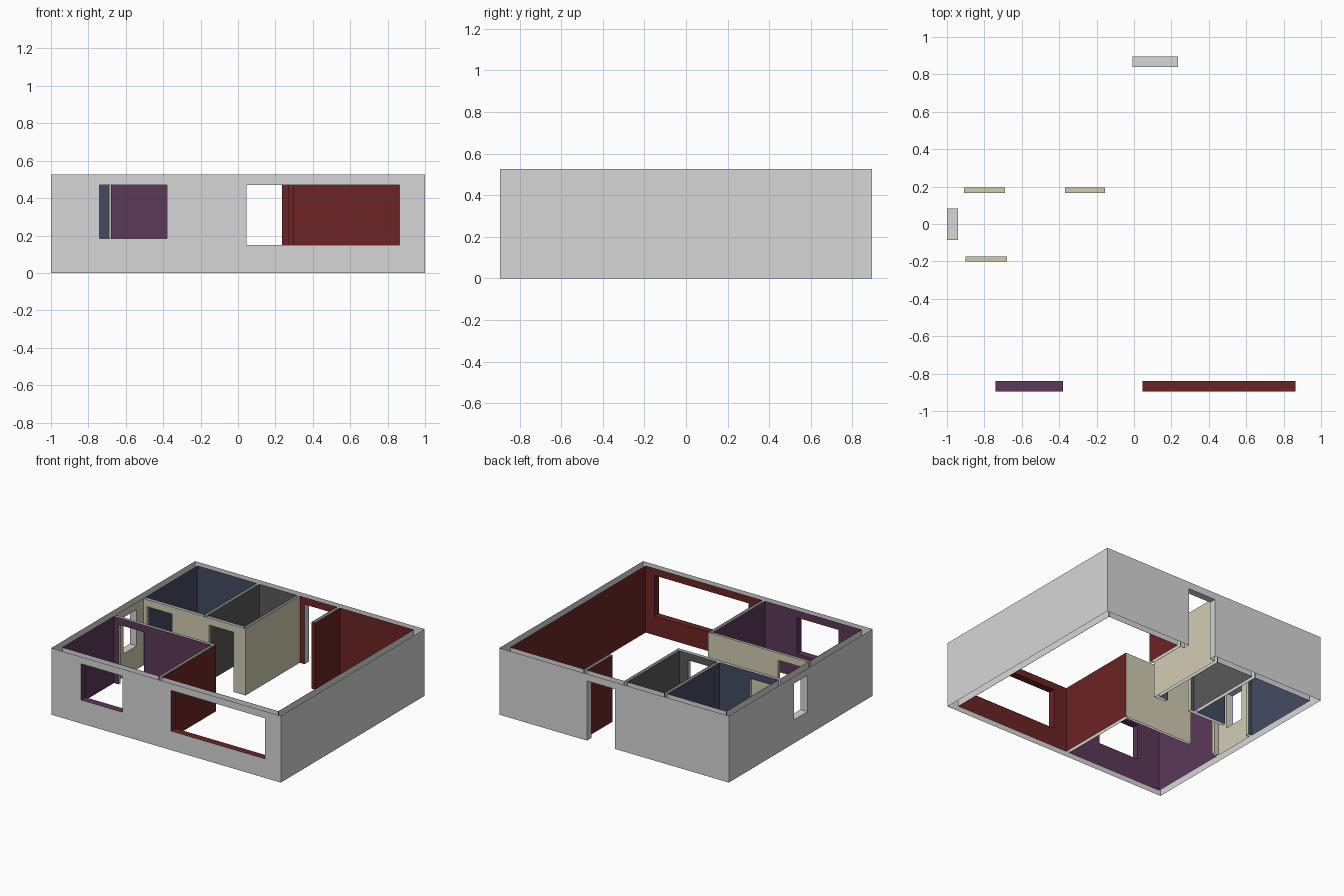
import bpy
from mathutils import Vector

if "Cube" in bpy.data.objects:
    bpy.data.objects.remove(bpy.data.objects["Cube"])

H = 0.525      # wall height
GAP = 0.004    # paint skin sits this far in front of the plaster

COLOURS = {
    "light_grey": (0.68, 0.68, 0.68),
    "dark_red": (0.15, 0.018, 0.018),
    "plum": (0.107, 0.040, 0.098),
    "slate_blue": (0.058, 0.072, 0.122),
    "beige": (0.64, 0.61, 0.45),
    "charcoal": (0.10, 0.10, 0.10),
}
MATS = {}
for n, c in COLOURS.items():
    MATS[n] = bpy.data.materials.new(n)
    MATS[n].diffuse_color = (*c, 1)

# Openings: name, x0, x1, y0, y1, z0, z1, reveal colour
OPENINGS = [
    ("bedroom_window", -0.74, -0.38, -0.895, -0.84, 0.185, 0.47, "plum"),
    ("living_window", 0.045, 0.863, -0.895, -0.84, 0.15, 0.47, "dark_red"),
    ("hall_window", -1.0, -0.94, -0.085, 0.082, 0.185, 0.47, "light_grey"),
    ("entrance", -0.008, 0.236, 0.84, 0.895, 0.0, 0.47, "light_grey"),
    ("bedroom_door", -0.90, -0.68, -0.20, -0.175, 0.0, 0.47, "beige"),
    ("study_door", -0.91, -0.69, 0.165, 0.195, 0.0, 0.47, "beige"),
    ("bath_door", -0.37, -0.155, 0.165, 0.195, 0.0, 0.47, "beige"),
]


def make_object(name, quads):
    """quads: list of (four points, colour name)"""
    used = list(dict.fromkeys(c for _, c in quads))
    verts, faces = [], []
    for pts, _ in quads:
        faces.append(range(len(verts), len(verts) + 4))
        verts += [tuple(p) for p in pts]
    me = bpy.data.meshes.new(name)
    me.from_pydata(verts, [], [list(f) for f in faces])
    for c in used:
        me.materials.append(MATS[c])
    for poly, (_, c) in zip(me.polygons, quads):
        poly.material_index = used.index(c)
    ob = bpy.data.objects.new(name, me)
    bpy.context.collection.objects.link(ob)


def panel(p, q, colour, shift=0.0, flip=False):
    """Upright sheet from p to q, facing left of travel, cut by openings."""
    p, q = Vector(p), Vector(q)
    d = (q - p).normalized()
    n = Vector((-d.y, d.x))
    length = (q - p).length
    holes = []
    for _, x0, x1, y0, y1, z0, z1, _ in OPENINGS:
        a, b = Vector((x0, y0)) - p, Vector((x1, y1)) - p
        across = sorted((a.dot(n), b.dot(n)))
        along = sorted((a.dot(d), b.dot(d)))
        if (across[0] < 0.001 and across[1] > -0.001
                and along[0] > 0.001 and along[1] < length - 0.001):
            holes.append((*along, z0, z1))
    us = sorted({0.0, length, *(u for h in holes for u in h[:2])})
    out = []
    for u0, u1 in zip(us, us[1:]):
        um = (u0 + u1) / 2
        hole = next((h for h in holes if h[0] < um < h[1]), None)
        for z0, z1 in ([(0, hole[2]), (hole[3], H)] if hole else [(0, H)]):
            if z1 - z0 < 1e-4:
                continue
            a, b = p + d * u0 - n * shift, p + d * u1 - n * shift
            pts = [(*b, z0), (*a, z0), (*a, z1), (*b, z1)]
            out.append((pts[::-1] if flip else pts, colour))
    return out


def walls(name, loop, backing=True):
    """loop: list of (x, y, colour of the wall starting here)"""
    quads = []
    for (x0, y0, c), (x1, y1, _) in zip(loop, loop[1:] + loop[:1]):
        quads += panel((x0, y0), (x1, y1), c)
        if backing:   # bare plaster behind the paint
            quads += panel((x0, y0), (x1, y1), "light_grey", GAP, True)
    make_object(name, quads)


def room(name, x0, x1, y0, y1, c):
    walls(name, [(x0, y0, c), (x1, y0, c), (x1, y1, c), (x0, y1, c)])


# Outer shell, clockwise so that it faces outwards
g, r, b = "light_grey", "dark_red", "beige"
walls("outer_walls", [(-1, -0.895, g), (-1, 0.895, g),
                      (1, 0.895, g), (1, -0.895, g)], backing=False)

# Closed rooms
room("bedroom_walls", -0.94, -0.10, -0.84, -0.20, "plum")
room("study_walls", -0.94, -0.43, 0.195, 0.84, "slate_blue")
room("bath_walls", -0.40, -0.08, 0.195, 0.84, "charcoal")

# Living room with entrance stub wall, and the beige hall
walls("living_and_hall_walls", [
    (-0.07, -0.84, r), (0.94, -0.84, r), (0.94, 0.84, r), (0.30, 0.84, r),
    (0.30, 0.53, r), (0.27, 0.53, r), (0.27, 0.84, r), (-0.05, 0.84, b),
    (-0.05, 0.165, b), (-0.94, 0.165, b), (-0.94, -0.175, b), (-0.07, -0.175, r),
])
# The strip of back wall beside the entrance is red, the corridor sides beige

# Reveals lining each opening
for name, x0, x1, y0, y1, z0, z1, c in OPENINGS:
    def ring(z):
        return [(x0, y0, z), (x1, y0, z), (x1, y1, z), (x0, y1, z)]
    lo, hi = ring(z0), ring(z1)
    quads = [(hi[::-1], c)]
    if z0 > 0:
        quads.append((lo, c))
    sides = (1, 3) if x1 - x0 > y1 - y0 else (0, 2)
    for i in sides:
        j = (i + 1) % 4
        quads.append(([lo[j], lo[i], hi[i], hi[j]], c))
    make_object(name + "_reveal", quads)

for m in bpy.data.materials:
    if m.users and not m.is_grease_pencil:
        m.use_nodes = True
        m.node_tree.nodes["Principled BSDF"].inputs["Base Color"].default_value = m.diffuse_color
